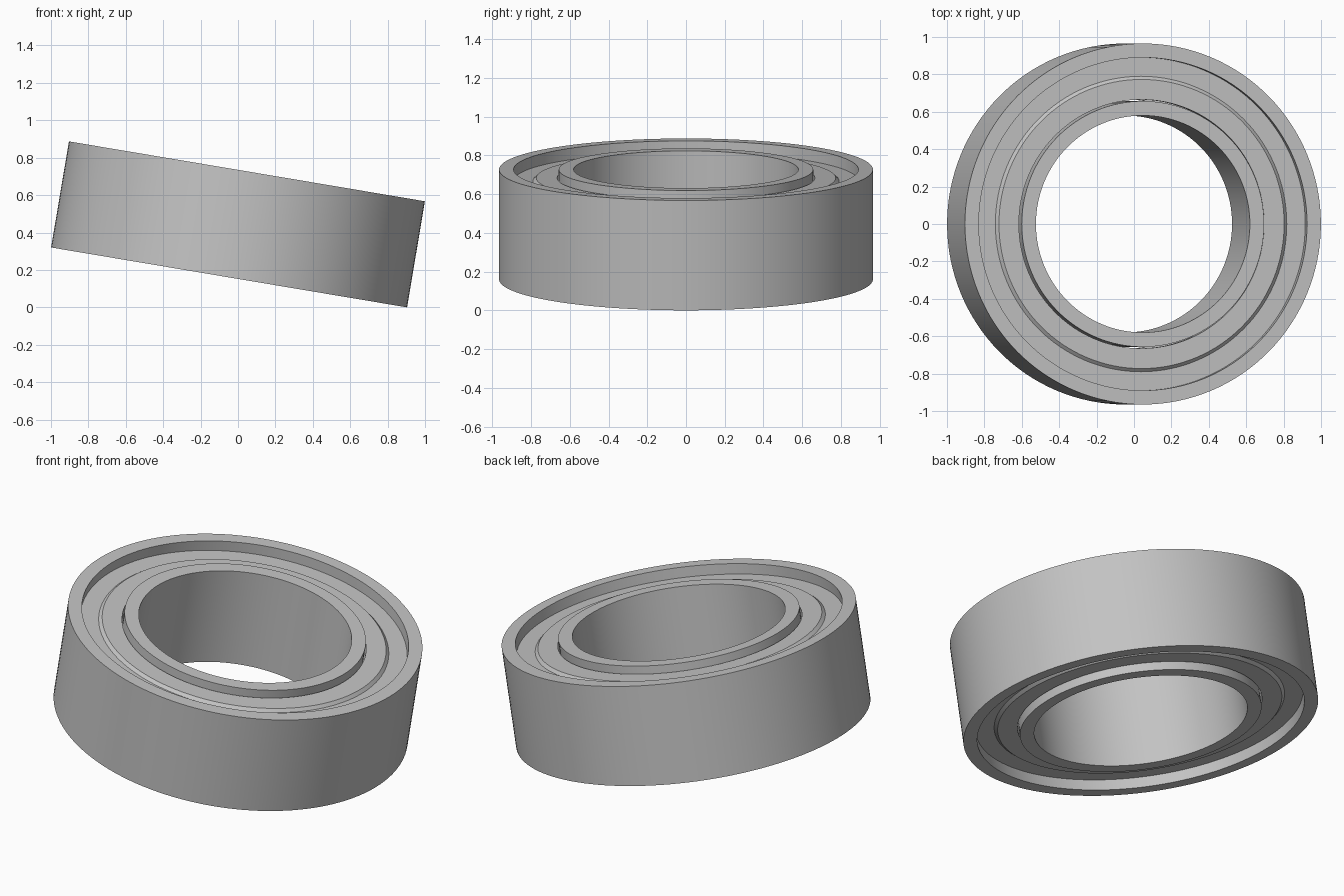
import bpy
import bmesh
import math

cube = bpy.data.objects.get("Cube")
if cube:
    bpy.data.objects.remove(cube, do_unlink=True)

# Overall sizes
HALF = 0.2875          # half the width of the bearing
TILT = math.radians(9.55)
CENTRE_Z = 0.4435
SEGMENTS = 128

steel = bpy.data.materials.new("steel_grey")
steel.use_nodes = True
GREY = (0.55, 0.55, 0.55, 1)
steel.diffuse_color = GREY
steel.node_tree.nodes["Principled BSDF"].inputs["Base Color"].default_value = GREY


def lathe(name, profile):
    """Spin a closed (radius, height) profile about the tilted axis."""
    bm = bmesh.new()
    rings = []
    for i in range(SEGMENTS):
        a = 2 * math.pi * i / SEGMENTS
        rings.append([bm.verts.new((r * math.cos(a), r * math.sin(a), h))
                      for r, h in profile])
    n = len(profile)
    for i in range(SEGMENTS):
        here, after = rings[i], rings[(i + 1) % SEGMENTS]
        for j in range(n):
            k = (j + 1) % n
            bm.faces.new((here[j], after[j], after[k], here[k]))
    bmesh.ops.recalc_face_normals(bm, faces=bm.faces)
    mesh = bpy.data.meshes.new(name)
    bm.to_mesh(mesh)
    bm.free()
    mesh.materials.append(steel)
    obj = bpy.data.objects.new(name, mesh)
    bpy.context.collection.objects.link(obj)
    obj.location.z = CENTRE_Z
    obj.rotation_euler.y = TILT
    bpy.ops.object.select_all(action="DESELECT")
    obj.select_set(True)
    bpy.context.view_layer.objects.active = obj
    bpy.ops.object.shade_smooth_by_angle(angle=math.radians(30))


def ring(name, inner, outer):
    lathe(name, [(inner, -HALF), (outer, -HALF), (outer, HALF), (inner, HALF)])


# Races
ring("outer_race", 0.89, 0.965)
ring("inner_race", 0.58, 0.657)

# Recessed shields with a raised, bevelled inner band on each face
for name, side in (("top_shield", 1), ("bottom_shield", -1)):
    low, high, back = HALF - 0.06, HALF - 0.044, HALF - 0.1
    lathe(name, [(0.89, side * low), (0.79, side * low),
                 (0.773, side * high), (0.665, side * high),
                 (0.665, side * back), (0.89, side * back)])
